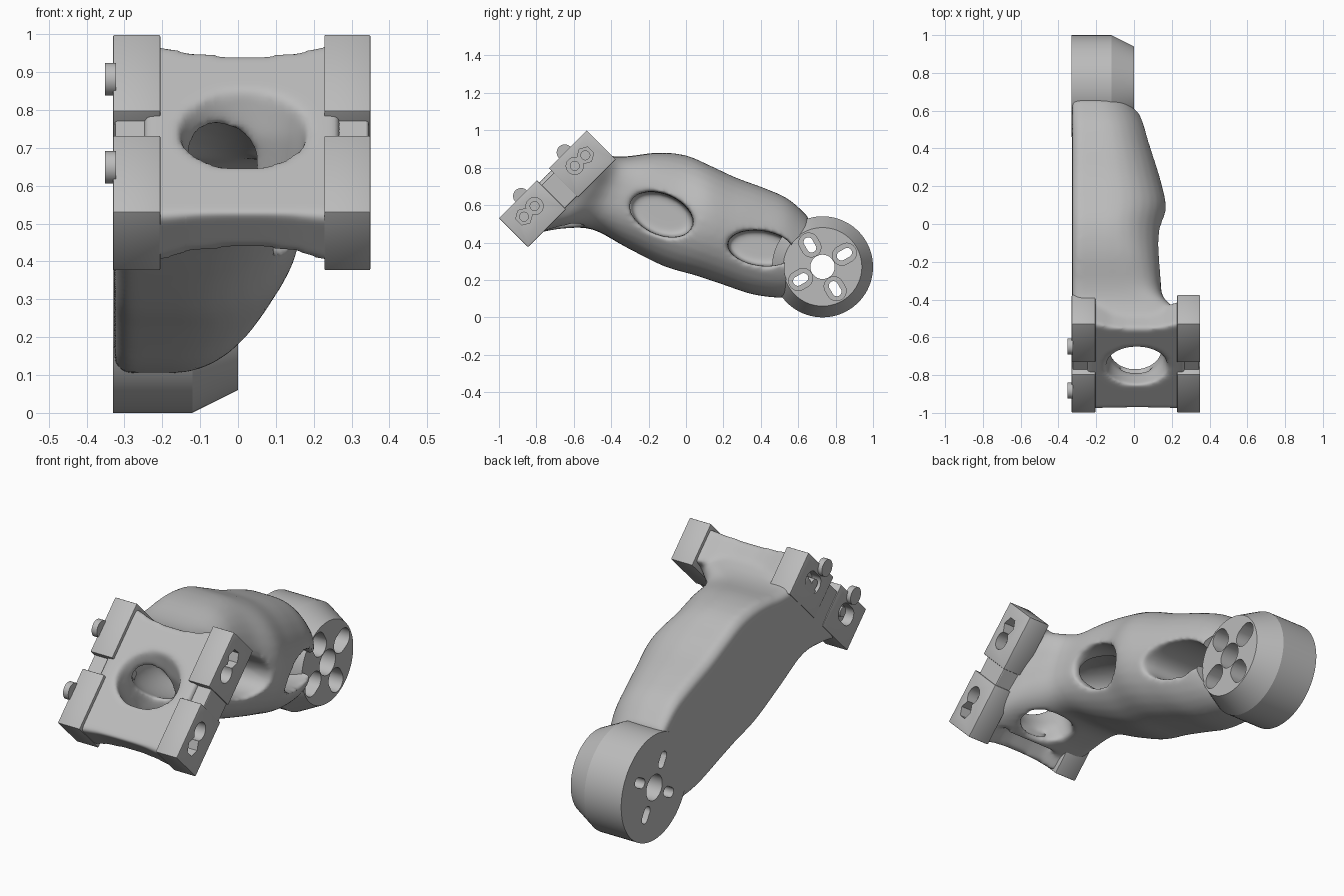
import bpy, bmesh
from math import sin, cos, pi, radians, copysign
from mathutils import Vector, Matrix

cube = bpy.data.objects.get("Cube")
if cube:
    bpy.data.objects.remove(cube, do_unlink=True)

grey = bpy.data.materials.new("light_grey")
grey.use_nodes = True
grey.diffuse_color = (0.5, 0.5, 0.5, 1)
grey.node_tree.nodes["Principled BSDF"].inputs["Base Color"].default_value = (0.5, 0.5, 0.5, 1)

TILT = Matrix.Rotation(radians(45), 4, 'X')   # clamp frame: x, along, outward
FLAT = Matrix.Identity(4)


def loft(name, rings, frame=FLAT, bevel=0):
    """Closed solid through equal-length rings of points."""
    bm = bmesh.new()
    rows = [[bm.verts.new(frame @ Vector(p)) for p in ring] for ring in rings]
    n = len(rows[0])
    for a, b in zip(rows, rows[1:]):
        for i in range(n):
            j = (i + 1) % n
            bm.faces.new((a[i], a[j], b[j], b[i]))
    bm.faces.new(rows[0])
    bm.faces.new(rows[-1])
    bmesh.ops.recalc_face_normals(bm, faces=bm.faces)
    if bevel:
        bmesh.ops.bevel(bm, geom=bm.edges[:], offset=bevel, segments=2, affect='EDGES', profile=0.5)
    mesh = bpy.data.meshes.new(name)
    bm.to_mesh(mesh)
    bm.free()
    mesh.materials.append(grey)
    obj = bpy.data.objects.new(name, mesh)
    bpy.context.collection.objects.link(obj)
    return obj


def disc(x, c, r, n=48, stretch=0, turn=0):
    """Ring in the side plane; stretch turns it into a slot."""
    pts = []
    for i in range(n):
        a = 2 * pi * (i + 0.5) / n
        p = r * cos(a) + (stretch if cos(a) > 0 else -stretch)
        q = r * sin(a)
        pts.append((x, c[0] + p * cos(turn) - q * sin(turn), c[1] + p * sin(turn) + q * cos(turn)))
    return pts


def rod(name, x0, x1, c, r, n=48, stretch=0, turn=0, frame=FLAT):
    return loft(name, [disc(x, c, r, n, stretch, turn) for x in (x0, x1)], frame)


def slab(x, u0, u1, v0, v1):
    return [(x, u0, v0), (x, u1, v0), (x, u1, v1), (x, u0, v1)]


def bake(obj):
    bpy.context.view_layer.update()
    dg = bpy.context.evaluated_depsgraph_get()
    mesh = bpy.data.meshes.new_from_object(obj.evaluated_get(dg))
    obj.modifiers.clear()
    obj.data = mesh


def combine(obj, others, operation='DIFFERENCE'):
    for other in others:
        mod = obj.modifiers.new("bool", 'BOOLEAN')
        mod.operation, mod.solver, mod.object = operation, 'EXACT', other
        bake(obj)
        bpy.data.objects.remove(other, do_unlink=True)


def smooth(obj, angle):
    bpy.ops.object.select_all(action='DESELECT')
    obj.select_set(True)
    bpy.context.view_layer.objects.active = obj
    bpy.ops.object.shade_smooth_by_angle(angle=radians(angle))


# Arm body: flat on one side, rounded on the other
LEFT = -0.327


def section(ty, tz, by, bz, xr, e):
    """Cross-section from top to bottom point; small e gives squarer corners."""
    top, bottom = Vector((0, ty, tz)), Vector((0, by, bz))
    xc = LEFT + 0.42 * (xr - LEFT)
    prof = []
    for i in range(17):
        a = pi * (i / 16 - 0.5)
        prof.append((xc + (xr - xc) * max(cos(a), 0) ** e,
                     0.5 + 0.5 * copysign(abs(sin(a)) ** e, sin(a))))
    prof += [(LEFT + 0.03, 1), (LEFT, 0.95), (LEFT, 0.05), (LEFT + 0.03, 0)]
    return [bottom.lerp(top, t) + Vector((x, 0, 0)) for x, t in prof]


def spline(rows, steps=4):
    """Smooth in-between values through a list of parameter rows."""
    out = []
    for i in range(len(rows) - 1):
        quad = zip(rows[max(i - 1, 0)], rows[i], rows[i + 1], rows[min(i + 2, len(rows) - 1)])
        quad = list(quad)
        for s in range(steps):
            t = s / steps
            out.append([b + 0.5 * t * (c - a + t * (2 * a - 5 * b + 4 * c - d + t * (3 * (b - c) + d - a)))
                        for a, b, c, d in quad])
    return out + [rows[-1]]


arm = loft("arm", [section(*s) for s in spline((
    (-.53, .90, -.80, .45, .28, .4), (-.42, .865, -.66, .475, .24, .45), (-.32, .86, -.50, .47, .155, .65),
    (-.15, .88, -.32, .375, .142, .85), (0, .865, -.12, .275, .145, 1), (.13, .81, .05, .225, .17, 1),
    (.27, .745, .20, .175, .14, 1), (.42, .69, .35, .125, .10, 1), (.55, .63, .50, .105, .06, 1),
    (.66, .53, .62, .11, 0, 1)))])
web = loft("web", [slab(x, -.318 - f / 3, .28 + f, .925 - f, 1.064)
                   for x, f in ((-.25, .045), (-.19, .03), (-.12, .008), (-.04, 0),
                                (.08, 0), (.15, .008), (.21, .03), (.27, .045))], TILT)
combine(arm, [web], 'UNION')


# Window through the clamp, hollow core and side pockets
def ellipse(center, rx, ry, n=40):
    return [(center[0] + rx * cos(2 * pi * i / n), center[1] + ry * sin(2 * pi * i / n), center[2])
            for i in range(n)]


def pocket(c, a, b, turn):
    rings = []
    for x, k in ((-.27, .95), (-.22, 1), (.06, 1), (.3, 1.1)):
        rings.append([(x, c[0] + k * (a * cos(t) * cos(turn) - b * sin(t) * sin(turn)),
                       c[1] + k * (a * cos(t) * sin(turn) + b * sin(t) * cos(turn)))
                      for t in (2 * pi * i / 40 for i in range(40))])
    return loft("pocket", rings)


window = loft("window", [ellipse((.015, -.83, .95), .2, .16), ellipse((.015, -.765, .73), .165, .135),
                         ellipse((.01, -.68, .57), .14, .12), ellipse((0, -.63, .34), .13, .09)])
core_frame = Matrix.Translation((-.07, -.38, .63)) @ Matrix.Rotation(radians(-15), 4, 'X')
core = loft("core", [ellipse((0, 0, .125 * sin(a)), .165 * cos(a), .33 * cos(a))
                     for a in (radians(d) for d in range(-80, 81, 16))], core_frame)
combine(arm, [window, core, pocket((-.13, .55), .175, .108, radians(-23)),
              pocket((.40, .37), .178, .093, radians(-8))])
remesh = arm.modifiers.new("blend", 'REMESH')
remesh.mode, remesh.voxel_size = 'VOXEL', 0.012
soft = arm.modifiers.new("soften", 'SMOOTH')
soft.factor, soft.iterations = 0.5, 16
bake(arm)

# Round hub with chamfered inner face
HUB = (.73, .27)
hub = loft("hub", [disc(x, HUB, r, 72) for x, r in ((-.33, .27), (-.12, .27), (0, .21))])
combine(arm, [rod("hub_space", -.4, .2, HUB, .205)])
holes = [rod("bore", -.4, .1, HUB, .065)]
for k in range(4):
    a = radians(30 + 90 * k)
    c = (HUB[0] + .135 * cos(a), HUB[1] + .135 * sin(a))
    holes += [rod("counterbore", -.24, .1, c, .052, 32, .014, a),
              rod("slot", -.4, -.2, c, .025, 32, .018, a)]
combine(hub, holes)
smooth(arm, 60)
smooth(hub, 25)

# Four clamp blocks with bolt recesses
for side, xs in (("right", (-.33, -.205)), ("left", (.228, .35))):
    for level, s in (("lower", -1), ("upper", 1)):
        us = sorted((s * .045, s * .332))
        block = loft(f"{side}_{level}_block", [slab(x, *us, .863, 1.082) for x in xs], TILT, .004)
        cuts = []
        if side == "left":
            for u, n in ((.152, 32), (.232, 6)):
                cuts += [rod("recess", .29, .4, (s * u, .993), .046, n, frame=TILT),
                         rod("bolt_hole", .25, .3, (s * u, .993), .024, 24, frame=TILT)]
        else:
            cuts = [rod("recess", -.4, -.28, (s * .19, .99), .045, 32, .025, frame=TILT)]
        combine(block, cuts)
        smooth(block, 30)
    # Recessed bridge joining each pair of blocks
    ends = sorted((max(xs, key=abs) * .985, min(xs, key=abs) * .85))
    loft(f"{side}_bridge", [slab(x, -.07, .07, .87, 1.045) for x in ends], TILT, .006)

# Round pins on the flat side
for level, s in (("lower", -1), ("upper", 1)):
    pin = rod(f"{level}_pin", -.352, -.322, (s * .165, 1.082), .043, 32, frame=TILT)
    smooth(pin, 30)
    bolt = rod(f"{level}_bolt_end", -.325, -.27, (s * .165, .99), .025, 24, frame=TILT)
    smooth(bolt, 30)
